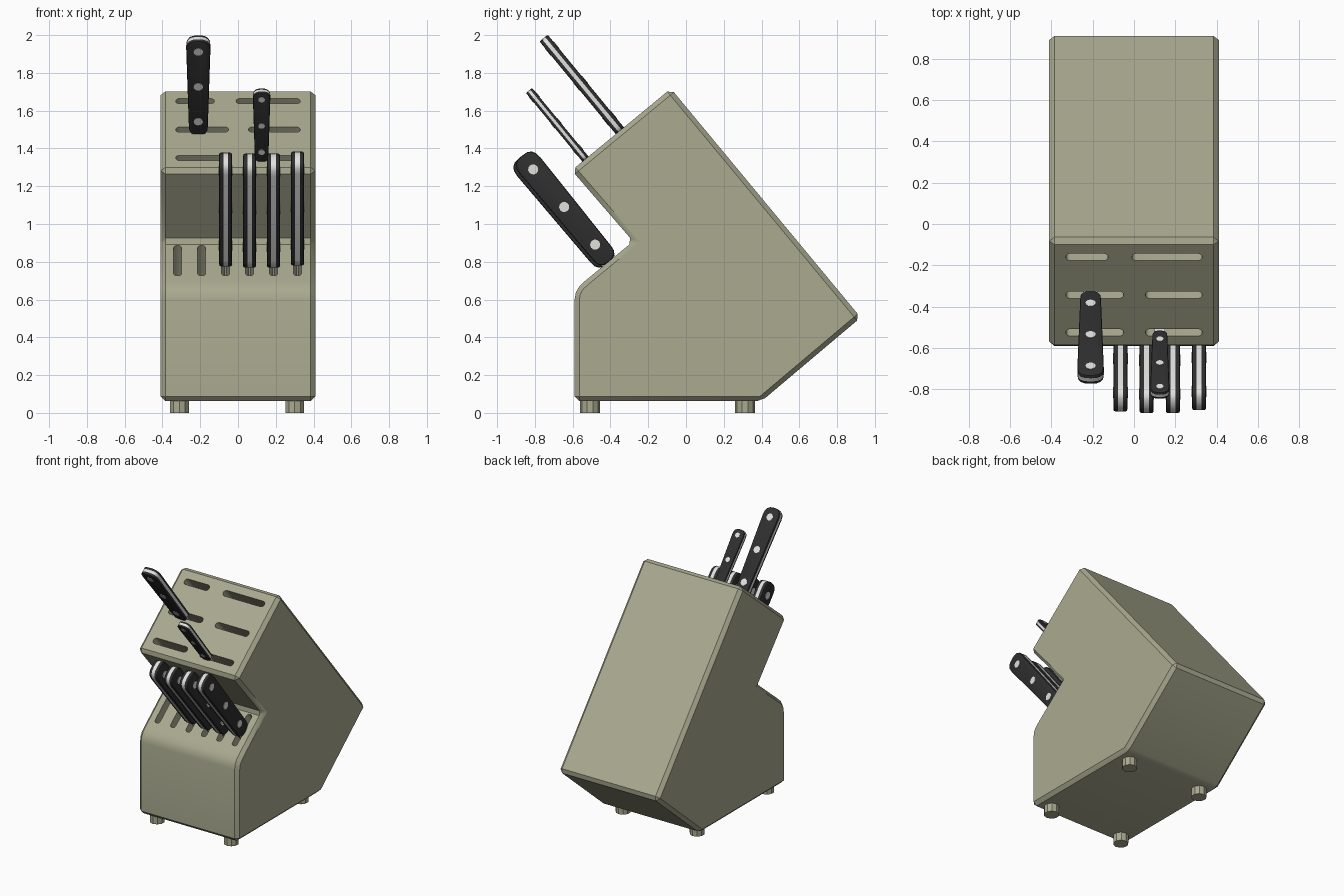
import bpy, bmesh, math
from mathutils import Vector, Matrix

if bpy.data.objects.get("Cube"):
    bpy.data.objects.remove(bpy.data.objects["Cube"], do_unlink=True)


def material(name, rgb):
    m = bpy.data.materials.new(name)
    m.use_nodes = True
    m.diffuse_color = (*rgb, 1)
    m.node_tree.nodes["Principled BSDF"].inputs["Base Color"].default_value = (*rgb, 1)
    return m


OLIVE = material("olive wood", (0.40, 0.40, 0.28))
BLACK = material("black handle", (0.028, 0.028, 0.028))
STEEL = material("pale steel", (0.75, 0.75, 0.73))

# Leaning directions of the block: across the slotted face, and along the knives
X = Vector((1, 0, 0))
T = Vector((0, 0.772, 0.636))
N = Vector((0, -0.636, 0.772))


def frame(origin, a, b, c):
    m = Matrix((a, b, c)).transposed().to_4x4()
    m.translation = origin
    return m


def loft(bm, rings, m):
    """Closed solid through rings of (outline, depth) with equal point counts."""
    loops = [[bm.verts.new(m @ Vector((u, v, d))) for u, v in pts] for pts, d in rings]
    count = len(loops[0])
    for lo, hi in zip(loops, loops[1:]):
        for i in range(count):
            j = (i + 1) % count
            bm.faces.new((lo[i], lo[j], hi[j], hi[i]))
    bm.faces.new(loops[0][::-1])
    bm.faces.new(loops[-1])


def rounded(w0, w1, lo, hi, inset=0.0, power=0.75, steps=8):
    """Tapered outline with round ends; w0 and w1 are the end half widths."""
    pts = []
    for w, end, sign in ((w1, hi, 1), (w0, lo, -1)):
        centre = end - sign * w
        for i in range(steps + 1):
            a = math.pi * i / steps
            c, s = math.cos(a), max(math.sin(a), 0)
            pts.append((sign * (w - inset) * math.copysign(abs(c) ** power, c),
                        centre + sign * (w - inset) * s ** power))
    return pts


def finish(name, bm, mat):
    bmesh.ops.recalc_face_normals(bm, faces=bm.faces)
    for f in bm.faces:
        f.smooth = True
    mesh = bpy.data.meshes.new(name)
    bm.to_mesh(mesh)
    bm.free()
    mesh.materials.append(mat)
    mesh.set_sharp_from_angle(angle=math.radians(32))
    ob = bpy.data.objects.new(name, mesh)
    bpy.context.collection.objects.link(ob)
    return ob


# Block: chamfered side profile extruded across x
profile = [(-0.59, 0.062), (0.40, 0.062), (0.925, 0.505), (-0.08, 1.717),
           (-0.605, 1.284), (-0.28, 0.908), (-0.535, 0.698), (-0.565, 0.67),
           (-0.583, 0.638), (-0.59, 0.60)]
bm = bmesh.new()
loft(bm, [(profile, -0.41), (profile, 0.41)],
     frame(Vector(), Vector((0, 1, 0)), Vector((0, 0, 1)), X))
bmesh.ops.recalc_face_normals(bm, faces=bm.faces)
sharp = [e for e in bm.edges if e.calc_face_angle() > math.radians(32)]
bmesh.ops.bevel(bm, geom=sharp, offset=0.025, offset_type='OFFSET', segments=1,
                profile=0.5, affect='EDGES')
block = finish("knife_block", bm, OLIVE)

# Slots: wide ones on the upper face, a row of upright ones on the step
bm = bmesh.new()
for y, spans in ((-0.16, ((-0.33, -0.125), (-0.01, 0.33))),
                 (-0.343, ((-0.33, -0.05), (0.055, 0.33))),
                 (-0.525, ((-0.33, -0.05), (0.055, 0.33)))):
    face_point = Vector((0, -0.605, 1.284)) + T * ((y + 0.605) / T.y)
    for lo, hi in spans:
        shape = rounded(0.022, 0.022, lo, hi, power=1)
        loft(bm, [(shape, -0.3), (shape, 0.05)], frame(face_point, T, X, N))
slot_xs = [-0.32 + 0.127 * i for i in range(6)]
for x in slot_xs:
    shape = rounded(0.021, 0.021, -0.285, -0.035, power=0.8)
    loft(bm, [(shape, -0.3), (shape, 0.05)], frame(Vector((x, -0.28, 0.908)), X, T, N))
cutter = finish("slot_cutter", bm, OLIVE)
cutter.hide_render = True
cut = block.modifiers.new("slots", 'BOOLEAN')
cut.operation = 'DIFFERENCE'
cut.solver = 'EXACT'
cut.object = cutter
bpy.context.view_layer.objects.active = block
bpy.ops.object.modifier_apply(modifier=cut.name)
bpy.data.objects.remove(cutter, do_unlink=True)
block.data.set_sharp_from_angle(angle=math.radians(32))

# Feet
for x, side in ((-0.31, "right"), (0.30, "left")):
    for y, end in ((-0.508, "front"), (0.312, "back")):
        bm = bmesh.new()
        bmesh.ops.create_cone(bm, cap_ends=True, segments=10, radius1=0.052, radius2=0.052,
                              depth=0.08, matrix=Matrix.Translation((x, y, 0.04)))
        finish(f"foot_{end}_{side}", bm, OLIVE)


def knife(name, centre, wide, thin, lo, hi, w0, w1, thick, tang, spacing, rivet):
    m = frame(Vector(centre), wide, N, thin)
    half, edge = thick / 2, thick * 0.14
    # Handle scales on both sides of the tang
    bm = bmesh.new()
    outer = rounded(w0, w1, lo, hi)
    inner = rounded(w0, w1, lo, hi, edge)
    mid = rounded(w0, w1, lo, hi, edge * 0.3)
    for s in (-1, 1):
        loft(bm, [(outer, s * tang / 2), (outer, s * (half - edge)),
                  (mid, s * (half - edge * 0.3)), (inner, s * half)], m)
    finish(name + "_handle", bm, BLACK)
    # Tang and the blade root inside the slot
    bm = bmesh.new()
    loft(bm, [(outer, -tang / 2), (outer, tang / 2)], m)
    blade = [(-w0 * 0.7, lo - 0.2), (w0 * 0.7, lo - 0.2), (w0 * 0.7, lo + 0.03),
             (-w0 * 0.7, lo + 0.03)]
    loft(bm, [(blade, -0.006), (blade, 0.006)], m)
    finish(name + "_tang", bm, STEEL)
    # Three rivets through the handle
    bm = bmesh.new()
    for i in (-1, 0, 1):
        bmesh.ops.create_cone(bm, cap_ends=True, segments=12, radius1=rivet, radius2=rivet,
                              depth=thick + 0.005,
                              matrix=m @ Matrix.Translation((0, i * spacing, 0)))
    finish(name + "_rivets", bm, STEEL)


knife("large_knife", (-0.21, -0.557, 1.745), X, T, -0.335, 0.31, 0.05, 0.064,
      0.056, 0.02, 0.239, 0.025)
knife("small_knife", (0.125, -0.688, 1.533), X, T, -0.25, 0.225, 0.036, 0.046,
      0.042, 0.015, 0.18, 0.018)

# Row of matching knives on the step
for i, x in enumerate(slot_xs[2:]):
    drop = (0.008, 0.018, 0.018, 0.0)[i]
    centre = Vector((x, -0.645, 1.09)) - T * drop
    knife(f"steak_knife_{i + 1}", centre, T, X, -0.375, 0.352, 0.061, 0.07,
          0.068, 0.024, 0.258, 0.027)
